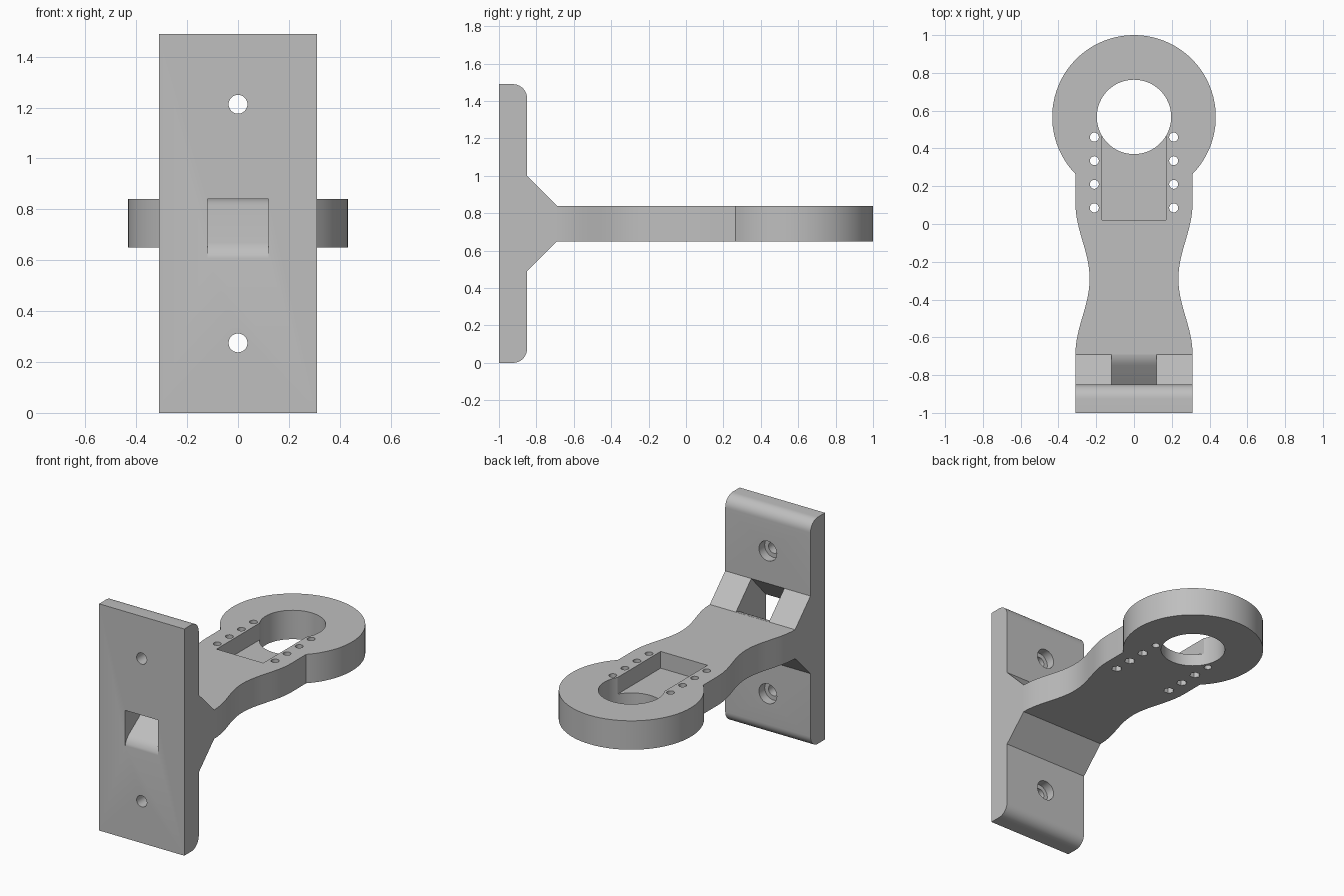
import bpy, bmesh, math
from mathutils import Vector, Matrix

cube = bpy.data.objects.get("Cube")
if cube:
    bpy.data.objects.remove(cube, do_unlink=True)

grey = bpy.data.materials.new("plain grey")
grey.use_nodes = True
colour = (0.52, 0.52, 0.52, 1)
grey.diffuse_color = colour
grey.node_tree.nodes["Principled BSDF"].inputs["Base Color"].default_value = colour


def prism(name, points, offset):
    """Extrude a closed outline along an offset vector."""
    bm = bmesh.new()
    face = bm.faces.new([bm.verts.new(p) for p in points])
    ext = bmesh.ops.extrude_face_region(bm, geom=[face])
    moved = [v for v in ext["geom"] if isinstance(v, bmesh.types.BMVert)]
    bmesh.ops.translate(bm, verts=moved, vec=Vector(offset))
    bmesh.ops.recalc_face_normals(bm, faces=bm.faces)
    mesh = bpy.data.meshes.new(name)
    bm.to_mesh(mesh)
    bm.free()
    mesh.materials.append(grey)
    obj = bpy.data.objects.new(name, mesh)
    bpy.context.collection.objects.link(obj)
    return obj


def side_prism(name, profile, half):
    return prism(name, [(-half, y, z) for y, z in profile], (2 * half, 0, 0))


def plan_prism(name, outline, bottom, top):
    return prism(name, [(x, y, bottom) for x, y in outline], (0, 0, top - bottom))


def arc(cx, cy, r, start, end, steps):
    angles = [math.radians(start + (end - start) * i / steps) for i in range(steps + 1)]
    return [(cx + r * math.cos(a), cy + r * math.sin(a)) for a in angles]


def circle(cx, cy, r, sides):
    return arc(cx, cy, r, 0, 360, sides)[:-1]


def cut(target, cutter):
    """Subtract the cutter, then discard it."""
    cutter.hide_render = True
    mod = target.modifiers.new("cut", "BOOLEAN")
    mod.operation, mod.solver, mod.object = "DIFFERENCE", "EXACT", cutter
    bpy.ops.object.select_all(action="DESELECT")
    bpy.context.view_layer.objects.active = target
    target.select_set(True)
    bpy.ops.object.modifier_apply(modifier=mod.name)
    bpy.data.objects.remove(cutter, do_unlink=True)


WIDTH, HEIGHT, BACK = 0.31, 1.49, -0.85
LOW, HIGH, JOINT = 0.65, 0.84, -0.69
RING_Y, RING_R, HOLE_R = 0.567, 0.433, 0.197

# Wall plate with rounded back edges and sloping gussets
R = 0.075
profile = [(-1, 0)] + arc(BACK - R, R, R, -90, 0, 10)
profile += [(BACK, 0.49), (JOINT, LOW), (JOINT, HIGH), (BACK, 1.0)]
profile += arc(BACK - R, HEIGHT - R, R, 0, 90, 10) + [(-1, HEIGHT)]
plate = side_prism("wall_plate", profile, WIDTH)

# Sloping strap slot with rounded lips
slot = [(-0.688, 0.841), (-0.705, 0.838), (-0.72, 0.833), (-0.735, 0.826), (-0.75, 0.816),
        (-0.96, 0.67), (-0.975, 0.657), (-0.988, 0.64), (-0.996, 0.622), (-1.001, 0.605),
        (-1.05, 0.605), (-1.05, 0.787), (-0.8, 1.053), (-0.6, 1.053), (-0.6, 0.841)]
cut(plate, side_prism("slot_cutter", slot, 0.12))

# Counterbored screw holes
for z in (0.275, 1.213):
    for r, y0, y1 in ((0.037, -1.1, -0.8), (0.065, -0.91, -0.8)):
        ring = [(x, y0, h) for x, h in circle(0, z, r, 32)]
        cut(plate, prism("screw_cutter", ring, (0, y1 - y0, 0)))

# Waisted arm ending in a ring
steps = 24
half = []
for i in range(steps + 1):
    y = JOINT + 0.8 * i / steps
    half.append((WIDTH - 0.075 * math.sin(math.pi * i / steps) ** 2, y))
start = -math.degrees(math.acos(WIDTH / RING_R))
half += arc(0, RING_Y, RING_R, start, 90, 32)
outline = half + [(-x, y) for x, y in reversed(half[:-1])]
arm = plan_prism("arm", outline, LOW, HIGH)

# Ring opening and the shallow pocket running into it
cut(arm, plan_prism("opening_cutter", circle(0, RING_Y, HOLE_R, 64), 0.5, 1))
pocket = [(-0.17, 0.02), (0.17, 0.02), (0.17, RING_Y - 0.05), (-0.17, RING_Y - 0.05)]
cut(arm, plan_prism("pocket_cutter", pocket, 0.73, 1))

# Rows of small bolt holes, with hexagonal nut recesses underneath
for side in (-1, 1):
    for i in range(4):
        x, y = side * 0.21, 0.085 + 0.125 * i
        cut(arm, plan_prism("bolt_cutter", circle(x, y, 0.024, 20), 0.5, 1))
        if i < 3:
            cut(arm, plan_prism("nut_cutter", circle(x, y, 0.033, 6), 0.5, LOW + 0.06))

# Smooth curved walls while keeping crisp edges
bpy.ops.object.select_all(action="DESELECT")
for obj in (plate, arm):
    obj.select_set(True)
bpy.context.view_layer.objects.active = arm
bpy.ops.object.shade_smooth_by_angle(angle=math.radians(28))
